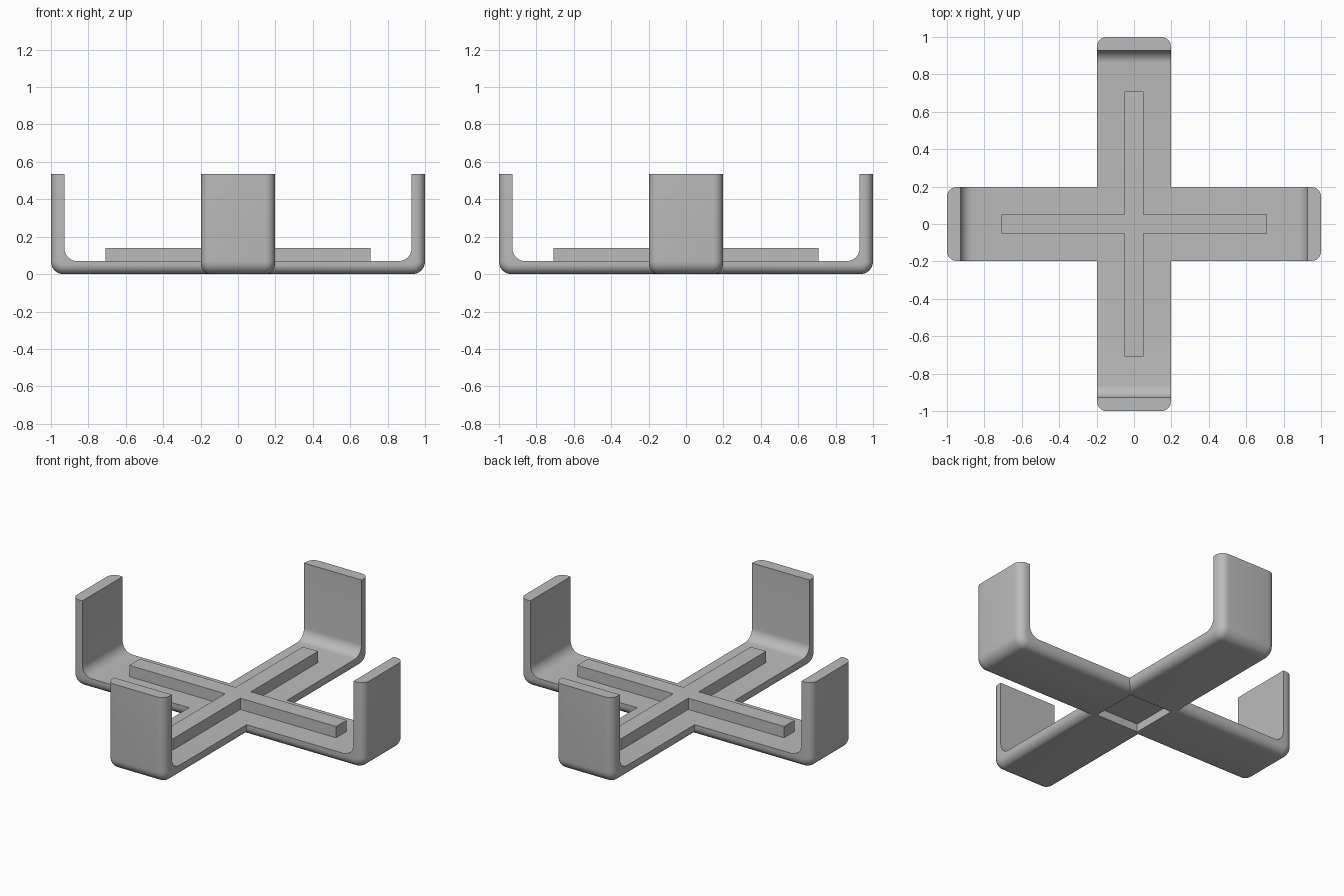
import bpy, bmesh
from math import sin, cos, pi
from mathutils import Matrix

cube = bpy.data.objects.get("Cube")
if cube:
    bpy.data.objects.remove(cube, do_unlink=True)

W = 0.197        # half width of an arm
T = 0.07         # wall thickness
TOP = 0.535      # height of the upright ends
ROUND = 0.05     # rounding of the outer edges
BEND = 0.068     # radius of the bends

grey = bpy.data.materials.new("plain grey")
grey.use_nodes = True
colour = (0.5, 0.5, 0.5, 1)
grey.diffuse_color = colour
grey.node_tree.nodes["Principled BSDF"].inputs["Base Color"].default_value = colour


def make_object(name, bm):
    bmesh.ops.recalc_face_normals(bm, faces=bm.faces)
    mesh = bpy.data.meshes.new(name)
    bm.to_mesh(mesh)
    bm.free()
    mesh.materials.append(grey)
    obj = bpy.data.objects.new(name, mesh)
    bpy.context.collection.objects.link(obj)
    return obj


def extrude(points, offset):
    """Extrude a closed outline of 3D points along an offset."""
    bm = bmesh.new()
    face = bm.faces.new([bm.verts.new(p) for p in points])
    moved = bmesh.ops.extrude_face_region(bm, geom=[face], use_keep_orig=True)
    verts = [v for v in moved["geom"] if isinstance(v, bmesh.types.BMVert)]
    bmesh.ops.translate(bm, verts=verts, vec=offset)
    return bm


def bend(x, z, steps=8):
    """Quarter arc ending a run along +x and turning up, at corner (x, z)."""
    angles = [pi / 2 * i / steps for i in range(steps + 1)]
    return [(x - BEND + BEND * sin(a), z + BEND - BEND * cos(a)) for a in angles]


def make_arm(name, turn):
    # U-shaped profile: outer run, then inner run, mirrored to both ends
    right = bend(1, 0) + [(1, TOP), (1 - T - 0.002, TOP)] + bend(1 - T - 0.002, T)[::-1]
    left = [(-x, z) for x, z in reversed(right)]
    bm = extrude([(x, -W, z) for x, z in right + left], (0, 2 * W, 0))

    # round the outer long edges
    def outer(v):
        x, y, z = v.co
        return z < 1e-4 or abs(x) > 1 - 1e-4 or (abs(x) > 1 - BEND and z < BEND
                                                 and abs(x) - z > 1 - 2 * BEND + 0.01)
    edges = [e for e in bm.edges
             if abs(e.verts[0].co.y - e.verts[1].co.y) < 1e-5
             and all(outer(v) for v in e.verts)]
    bmesh.ops.bevel(bm, geom=edges, offset=ROUND, offset_type='OFFSET',
                    segments=6, profile=0.5, affect='EDGES')
    bm.transform(Matrix.Rotation(turn, 4, 'Z'))
    return make_object(name, bm)


def combine(target, other, operation):
    bpy.context.view_layer.objects.active = target
    mod = target.modifiers.new(operation.lower(), 'BOOLEAN')
    mod.object = other
    mod.operation = operation
    mod.solver = 'EXACT'
    bpy.ops.object.modifier_apply(modifier=mod.name)
    bpy.data.objects.remove(other, do_unlink=True)


# Two crossing brackets joined into one cradle
cradle = make_arm("cradle", 0)
combine(cradle, make_arm("cross_arm", pi / 2), 'UNION')

# Square recess under the crossing
h = W - ROUND
square = [(-h, -h, -0.1), (h, -h, -0.1), (h, h, -0.1), (-h, h, -0.1)]
combine(cradle, make_object("recess_cutter", extrude(square, (0, 0, 0.1 + ROUND))), 'DIFFERENCE')

# Raised cross-shaped rib on the floor
a, b = 0.052, 0.708
quarter = [(b, -a), (b, a), (a, a)]
outline = []
for i in range(4):
    c, s = round(cos(i * pi / 2)), round(sin(i * pi / 2))
    outline += [(x * c - y * s, x * s + y * c, T - 0.01) for x, y in quarter]
make_object("cross_rib", extrude(outline, (0, 0, T + 0.01)))

# Smooth the rounded edges, keep the creases sharp
bpy.ops.object.select_all(action='DESELECT')
cradle.select_set(True)
bpy.context.view_layer.objects.active = cradle
bpy.ops.object.shade_smooth_by_angle(angle=pi / 6)
